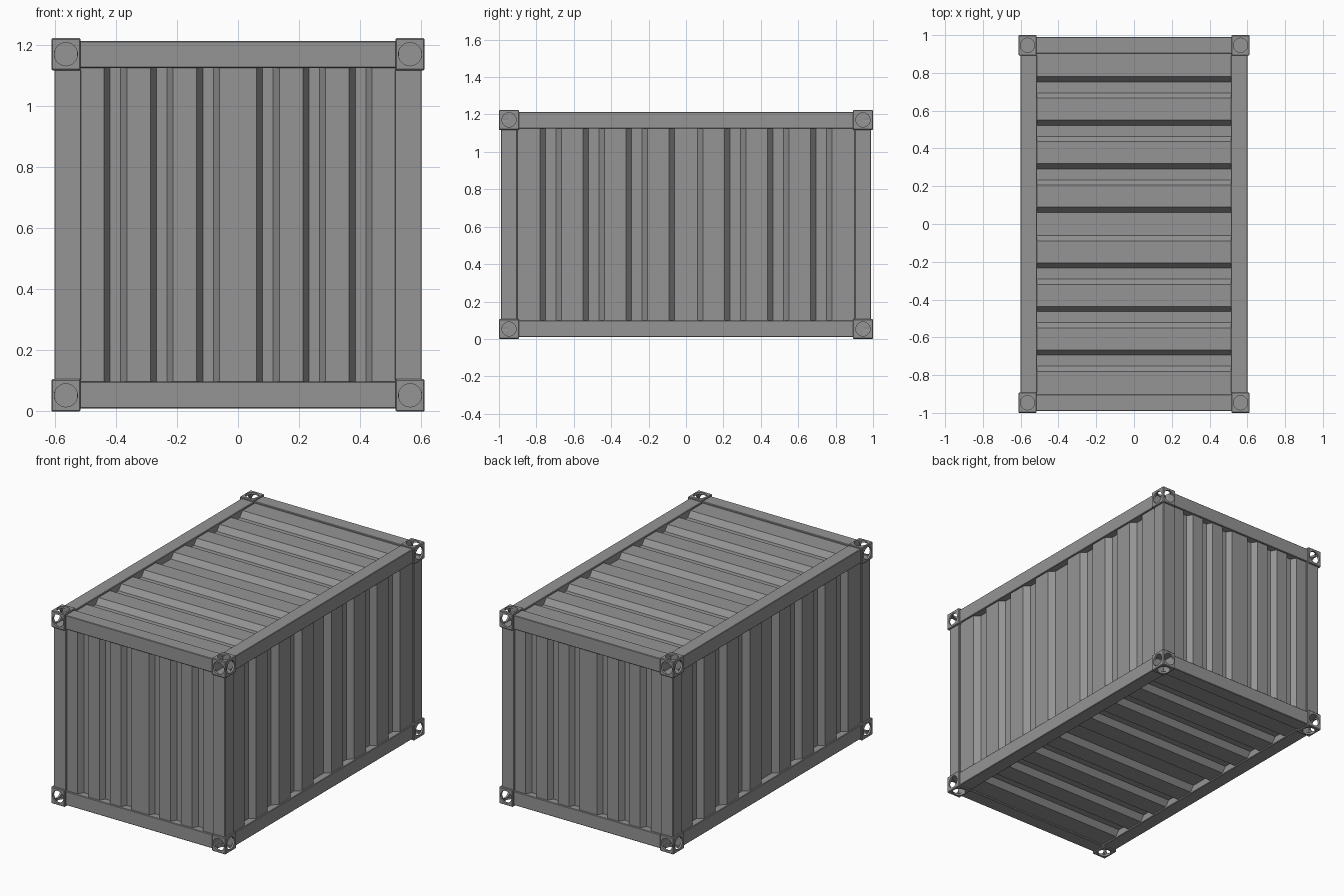
import bpy, bmesh
from itertools import product
from mathutils import Matrix, Vector

cube = bpy.data.objects.get("Cube")
if cube:
    bpy.data.objects.remove(cube, do_unlink=True)

HX, HY, TOP = 0.612, 1.0, 1.224      # outer half width, half length, height
MID = TOP / 2
CAST = Vector((0.096, 0.108, 0.106)) # corner casting size
RAIL = 0.088                         # frame bar thickness
INSET = 0.01                         # frame sits inside the castings

steel = bpy.data.materials.new("grey_steel")
GREY = (0.3, 0.3, 0.3, 1)
steel.diffuse_color = GREY
steel.use_nodes = True
steel.node_tree.nodes["Principled BSDF"].inputs["Base Color"].default_value = GREY


def add_object(name, mesh):
    obj = bpy.data.objects.new(name, mesh)
    bpy.context.collection.objects.link(obj)
    if not mesh.materials:
        mesh.materials.append(steel)
    return obj


def mesh_from(name, bm):
    mesh = bpy.data.meshes.new(name)
    bm.to_mesh(mesh)
    bm.free()
    return mesh


def box(name, size, centre=(0, 0, 0), bevel=0.0):
    bm = bmesh.new()
    bmesh.ops.create_cube(bm, size=1, matrix=Matrix.LocRotScale(
        Vector(centre), None, Vector(size)))
    if bevel:
        bmesh.ops.bevel(bm, geom=bm.edges[:], offset=bevel, segments=1,
                        affect='EDGES')
    return add_object(name, mesh_from(name, bm))


# Corner castings: one hollow block with a round hole on each outer face
def make_casting():
    block = box("casting_block", CAST, bevel=0.004)
    cutters = [box("cavity_cutter", CAST - Vector((0.024,) * 3))]
    for axis in range(3):
        direction = Vector([float(i == axis) for i in range(3)])
        bm = bmesh.new()
        bmesh.ops.create_cone(
            bm, cap_ends=True, segments=24, radius1=0.038, radius2=0.038,
            depth=0.1, matrix=Matrix.Translation(direction * 0.052)
            @ direction.to_track_quat('Z', 'Y').to_matrix().to_4x4())
        cutters.append(add_object("hole_cutter", mesh_from("hole_cutter", bm)))
    for cutter in cutters:
        cutter.hide_render = True
        mod = block.modifiers.new("cut", 'BOOLEAN')
        mod.operation, mod.solver, mod.object = 'DIFFERENCE', 'EXACT', cutter
    graph = bpy.context.evaluated_depsgraph_get()
    mesh = bpy.data.meshes.new_from_object(block.evaluated_get(graph))
    for obj in cutters + [block]:
        bpy.data.objects.remove(obj, do_unlink=True)
    return mesh


casting = make_casting()
offset = Vector((HX, HY, MID)) - CAST / 2
for sx, sy, sz in product((-1, 1), repeat=3):
    name = "_".join(("top" if sz > 0 else "bottom",
                     "front" if sy < 0 else "back",
                     "left" if sx > 0 else "right", "casting"))
    mesh = casting.copy()
    mesh.transform(Matrix.Diagonal((sx, sy, sz, 1)))
    if sx * sy * sz < 0:
        mesh.flip_normals()
    obj = add_object(name, mesh)
    obj.location = (sx * offset.x, sy * offset.y, MID + sz * offset.z)

# Frame bars between the castings
bar = Vector((HX, HY, MID)) - Vector((INSET + RAIL / 2,) * 3)
span = 2 * (Vector((HX, HY, MID)) - CAST) + Vector((0.006,) * 3)
for a, b in product((-1, 1), repeat=2):
    level = "top" if b > 0 else "bottom"
    box(f"{level}_{'front' if a < 0 else 'back'}_rail", (span.x, RAIL, RAIL),
        (0, a * bar.y, MID + b * bar.z), 0.003)
    box(f"{level}_{'left' if a > 0 else 'right'}_rail", (RAIL, span.y, RAIL),
        (a * bar.x, 0, MID + b * bar.z), 0.003)
    box(f"{'front' if b < 0 else 'back'}_{'left' if a > 0 else 'right'}_post",
        (RAIL, RAIL, span.z), (a * bar.x, b * bar.y, MID), 0.003)


# Corrugated panels: u runs across the grooves, v along them, u x v faces out
def panel(name, u, v, distance, half_u, half_v, grooves, slope, depth=0.034):
    profile = [(-half_u, 0)]
    for centre, half in grooves:
        profile += [(centre - half, 0), (centre - half + slope, -depth),
                    (centre + half - slope, -depth), (centre + half, 0)]
    profile.append((half_u, 0))
    u, v = Vector(u), Vector(v)
    n = u.cross(v)
    base = Vector((0, 0, MID)) + n * distance
    bm = bmesh.new()
    rows = [[bm.verts.new(base + u * p + n * h + v * end) for p, h in profile]
            for end in (-half_v, half_v)]
    for i in range(len(profile) - 1):
        bm.faces.new((rows[0][i], rows[0][i + 1], rows[1][i + 1], rows[1][i]))
    obj = add_object(name, mesh_from(name, bm))
    mod = obj.modifiers.new("thickness", 'SOLIDIFY')
    mod.thickness, mod.offset = 0.008, -1


end_grooves = [(c, 0.0375) for c in (-0.402, -0.25, -0.098, 0.098, 0.25, 0.402)]
long_grooves = [(0.23 * i + 0.033 * ((i > 0) - (i < 0)), 0.057 if i else 0.09)
                for i in range(-3, 4)]
GAP = 0.02                            # panel skin depth below outer size
x, y, z = Vector((1, 0, 0)), Vector((0, 1, 0)), Vector((0, 0, 1))
tall = MID - RAIL
panel("front_panel", x, z, HY - GAP, HX - RAIL, tall, end_grooves, 0.02)
panel("back_panel", -x, z, HY - GAP, HX - RAIL, tall, end_grooves, 0.02)
panel("left_panel", y, z, HX - GAP, HY - RAIL, tall, long_grooves, 0.028)
panel("right_panel", -y, z, HX - GAP, HY - RAIL, tall, long_grooves, 0.028)
panel("roof_panel", y, -x, MID - GAP, HY - RAIL, HX - RAIL, long_grooves, 0.028)
panel("floor_panel", y, x, MID - GAP, HY - RAIL, HX - RAIL, long_grooves, 0.028)
